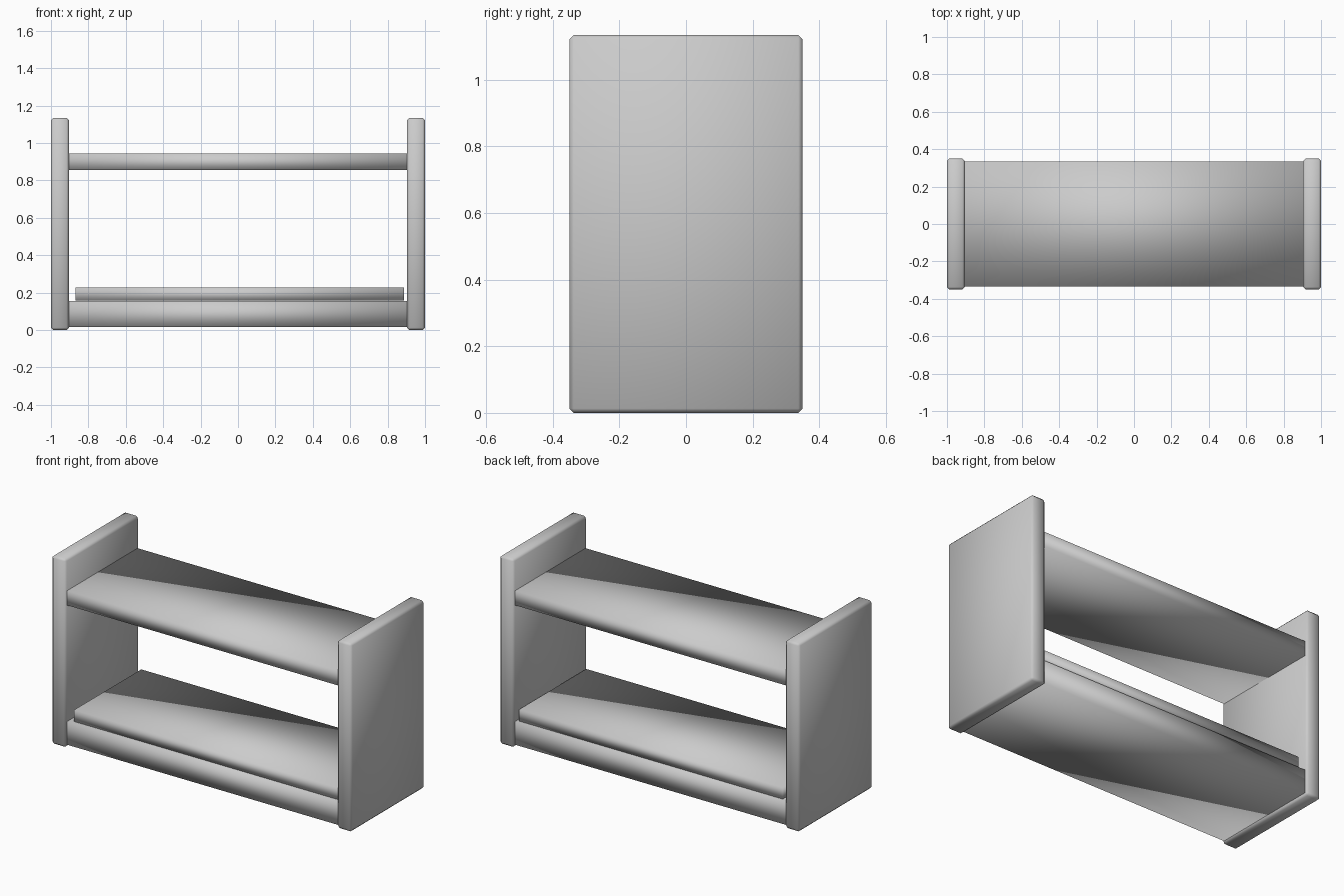
import bpy

if "Cube" in bpy.data.objects:
    bpy.data.objects.remove(bpy.data.objects["Cube"])


def block(name, lo, hi, bevel=0.0):
    """Box between two corners, optionally chamfered, with smooth shading."""
    centre = [(a + b) / 2 for a, b in zip(lo, hi)]
    bpy.ops.mesh.primitive_cube_add(size=1, location=centre)
    ob = bpy.context.object
    ob.name = name
    ob.scale = [b - a for a, b in zip(lo, hi)]
    bpy.ops.object.transform_apply(location=False, rotation=False, scale=True)
    if bevel:
        mod = ob.modifiers.new("chamfer", "BEVEL")
        mod.width = bevel
        mod.segments = 1
    bpy.ops.object.shade_smooth()
    return ob


# Upright end panels
for side, x in (("left", -0.952), ("right", 0.952)):
    block(side + "_end_panel", (x - 0.048, -0.35, 0), (x + 0.048, 0.35, 1.135), 0.013)

# Thick base between the panels, slightly above the ground
block("base", (-0.905, -0.335, 0.015), (0.905, 0.335, 0.155))

# Thin board resting on the base
block("lower_board", (-0.87, -0.317, 0.157), (0.887, 0.322, 0.227))

# Upper shelf
block("upper_shelf", (-0.905, -0.335, 0.855), (0.905, 0.335, 0.943))
